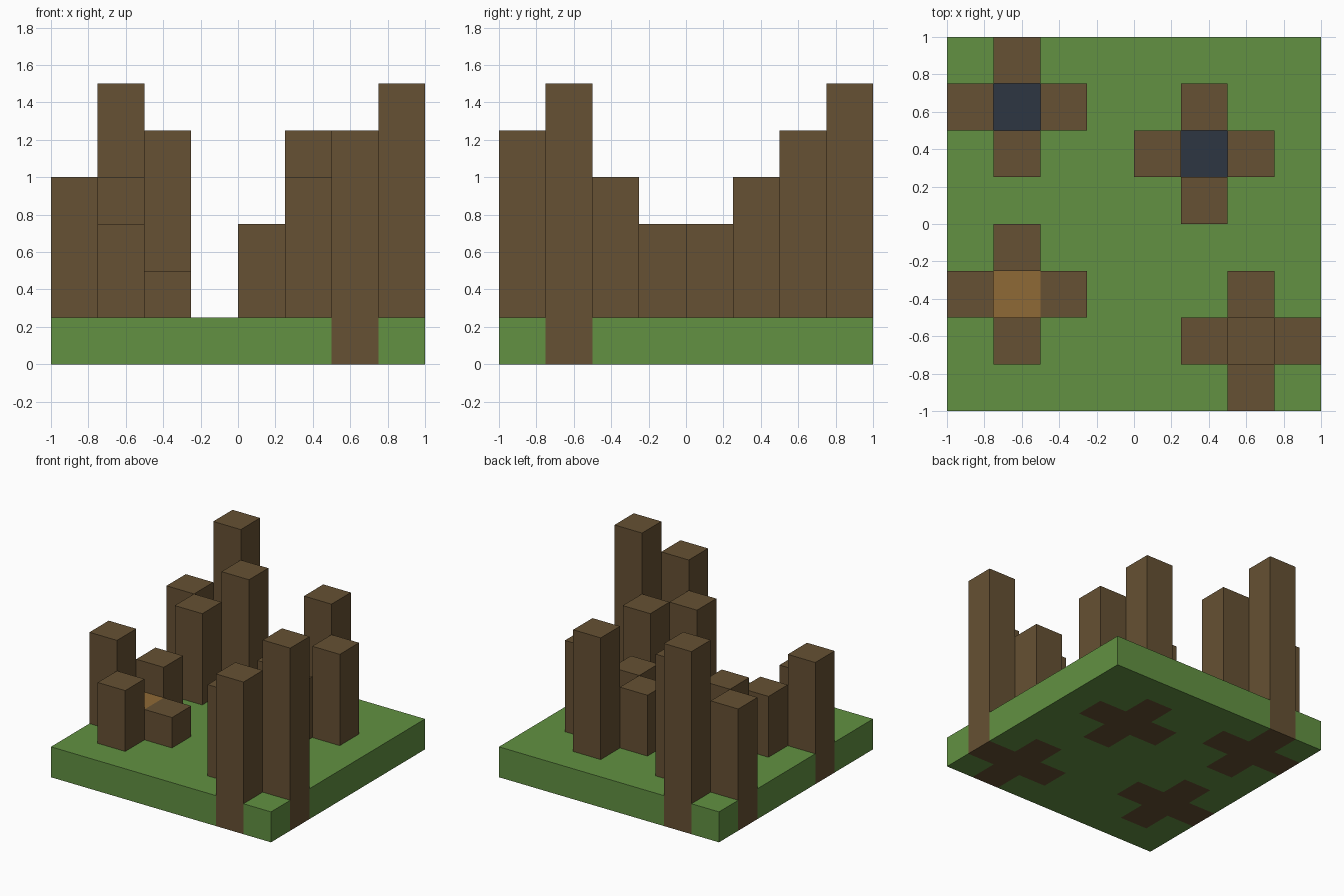
import bpy
import bmesh

CELL = 0.25   # edge of one block
COUNT = 8     # blocks along each side of the ground

if "Cube" in bpy.data.objects:
    bpy.data.objects.remove(bpy.data.objects["Cube"], do_unlink=True)


def make_material(name, rgb):
    mat = bpy.data.materials.new(name)
    mat.use_nodes = True
    mat.diffuse_color = (*rgb, 1)
    bsdf = next(n for n in mat.node_tree.nodes if n.type == 'BSDF_PRINCIPLED')
    bsdf.inputs["Base Color"].default_value = (*rgb, 1)
    bsdf.inputs["Roughness"].default_value = 0.9
    return mat


GRASS = make_material("grass_green", (0.122, 0.283, 0.054))
BARK = make_material("bark_brown", (0.133, 0.082, 0.033))
AMBER = make_material("amber", (0.275, 0.144, 0.037))
WATER = make_material("dark_water", (0.026, 0.037, 0.054))


def finish(name, bm, mat):
    mesh = bpy.data.meshes.new(name)
    bmesh.ops.recalc_face_normals(bm, faces=bm.faces)
    bm.to_mesh(mesh)
    bm.free()
    mesh.materials.append(mat)
    obj = bpy.data.objects.new(name, mesh)
    bpy.context.collection.objects.link(obj)


def block(name, cell, bottom, top, mat):
    """A square column on a ground cell, with heights counted in blocks."""
    bm = bmesh.new()
    bmesh.ops.create_cube(bm, size=CELL)
    for v in bm.verts:
        v.co.x += (cell[0] + 0.5) * CELL - 1
        v.co.y += (cell[1] + 0.5) * CELL - 1
        v.co.z = (top if v.co.z > 0 else bottom) * CELL
    finish(name, bm, mat)


# Each hollow trunk: centre cell, wall heights in blocks, and what fills it
trunks = {
    "back_left": ((1, 6), dict(left=4, right=5, front=4, back=6), WATER),
    "back_right": ((5, 5), dict(left=3, right=4, front=3, back=5), WATER),
    "front_left": ((1, 2), dict(left=4, right=2, front=3, back=3), AMBER),
    "front_right": ((6, 1), dict(left=4, right=6, front=5, back=4), None),
}
sides = dict(left=(-1, 0), right=(1, 0), front=(0, -1), back=(0, 1))

# Trunk walls, floors and fillings
used = set()
for place, (centre, heights, filling) in trunks.items():
    used.add(centre)
    block(f"{place}_trunk_floor", centre, 0, 1, BARK)
    if filling:
        block(f"{place}_trunk_filling", centre, 1, 2, filling)
    for side, (dx, dy) in sides.items():
        cell = (centre[0] + dx, centre[1] + dy)
        used.add(cell)
        block(f"{place}_trunk_{side}_wall", cell, 0, heights[side], BARK)

# Ground slab with openings where the trunks pass through
bm = bmesh.new()
bmesh.ops.create_grid(bm, x_segments=COUNT, y_segments=COUNT, size=1)
openings = []
for f in bm.faces:
    c = f.calc_center_median()
    if (int((c.x + 1) / CELL), int((c.y + 1) / CELL)) in used:
        openings.append(f)
bmesh.ops.delete(bm, geom=openings, context='FACES')
slab = bmesh.ops.extrude_face_region(bm, geom=bm.faces[:], use_keep_orig=True)
for item in slab["geom"]:
    if isinstance(item, bmesh.types.BMVert):
        item.co.z += CELL
finish("ground", bm, GRASS)
